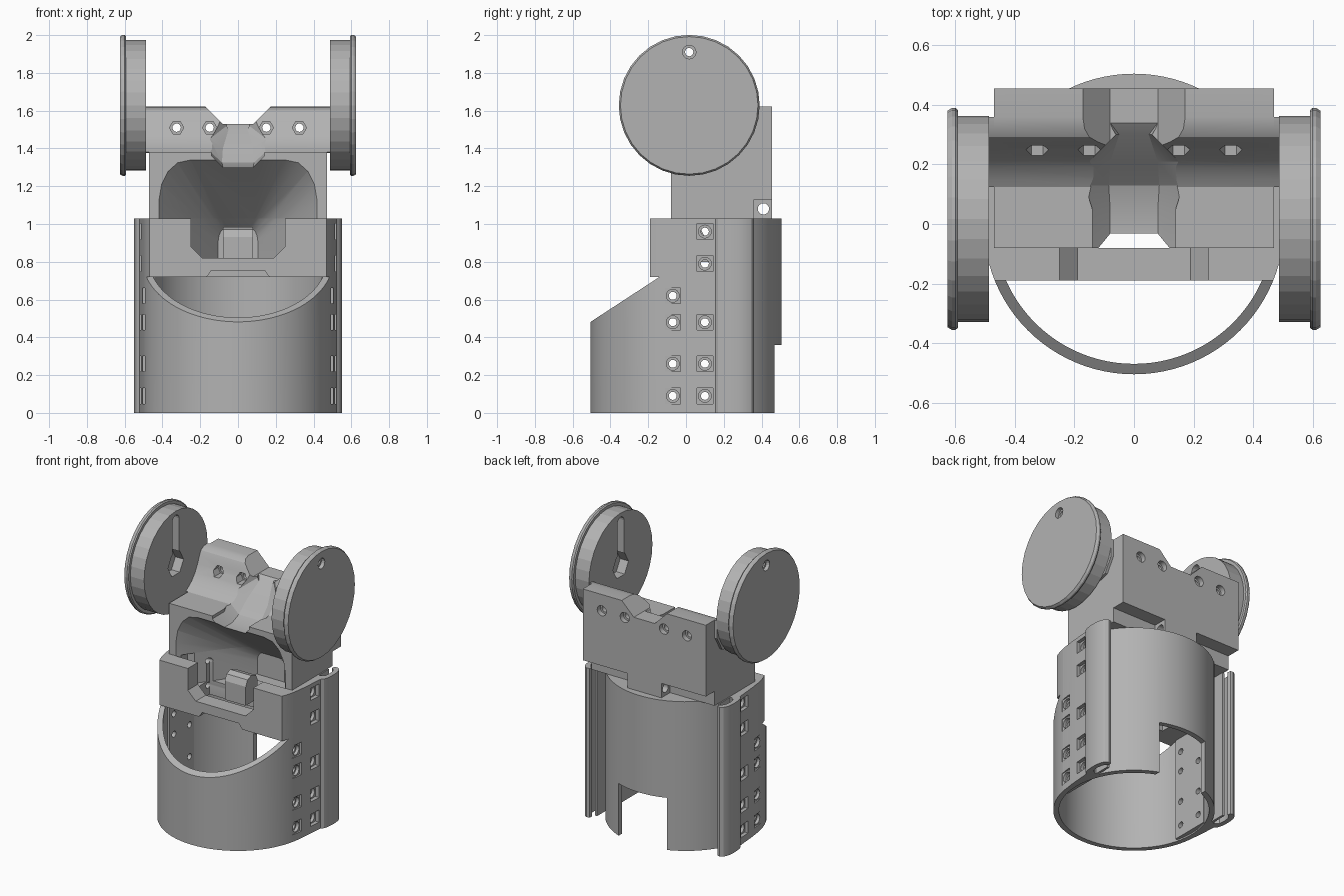
import bpy, bmesh, math
from mathutils import Vector

if "Cube" in bpy.data.objects:
    bpy.data.objects.remove(bpy.data.objects["Cube"], do_unlink=True)

grey = bpy.data.materials.new("plain_grey")
grey.use_nodes = True
grey.diffuse_color = (0.45, 0.45, 0.45, 1)
grey.node_tree.nodes["Principled BSDF"].inputs["Base Color"].default_value = (0.45, 0.45, 0.45, 1)


def loft(name, rings):
    """Closed solid through rings of equal point count."""
    bm = bmesh.new()
    vs = [[bm.verts.new(p) for p in ring] for ring in rings]
    n = len(rings[0])
    for a, b in zip(vs, vs[1:]):
        for i in range(n):
            j = (i + 1) % n
            bm.faces.new((a[i], a[j], b[j], b[i]))
    bm.faces.new(vs[0][::-1])
    bm.faces.new(vs[-1])
    bmesh.ops.recalc_face_normals(bm, faces=bm.faces)
    mesh = bpy.data.meshes.new(name)
    bm.to_mesh(mesh)
    bm.free()
    mesh.materials.append(grey)
    ob = bpy.data.objects.new(name, mesh)
    bpy.context.collection.objects.link(ob)
    return ob


def prism(name, pts, axis, lo, hi):
    """Extrude a 2D outline along an axis; outline uses the other two axes in order."""
    def place(p, t):
        v = list(p)
        v.insert("xyz".index(axis), t)
        return Vector(v)
    return loft(name, [[place(p, t) for p in pts] for t in (lo, hi)])


def box(name, x, y, z):
    return prism(name, [(x[0], y[0]), (x[1], y[0]), (x[1], y[1]), (x[0], y[1])], "z", *z)


def circle(u, v, r, n=32):
    return [(u + r * math.cos(math.tau * i / n), v + r * math.sin(math.tau * i / n)) for i in range(n)]


def both(half):
    """Mirror a half outline across x = 0 into a closed one."""
    return half + [(-x, v) for x, v in reversed(half)]


def combine(ob, other, op="DIFFERENCE"):
    """Apply a boolean and drop the helper."""
    other.hide_render = True
    m = ob.modifiers.new("bool", "BOOLEAN")
    m.operation, m.object, m.solver = op, other, "EXACT"
    bpy.context.view_layer.objects.active = ob
    bpy.ops.object.modifier_apply(modifier=m.name)
    bpy.data.objects.remove(other, do_unlink=True)


def smooth(ob, angle=25):
    bpy.ops.object.select_all(action="DESELECT")
    ob.select_set(True)
    bpy.context.view_layer.objects.active = ob
    bpy.ops.object.shade_smooth_by_angle(angle=math.radians(angle))


def funnel():
    # rounded opening that tapers towards the back
    ring = both([(0.42, 0.82), (0.42, 1.12), (0.405, 1.21), (0.37, 1.28), (0.32, 1.325), (0.25, 1.34)])
    front = [(x, -0.081, z) for x, z in ring]
    back = [(x * 0.25, 0.36, 0.82 + (z - 0.82) * 0.3) for x, z in ring]
    return loft("funnel_cutter", [front, back])


# --- lower body: sleeve with a closed collar on top ---
body = prism("sleeve_body", circle(0, 0, 0.505, 96), "z", 0, 1.03)
for s in (-1, 1):
    # flat flanks that carry the screws
    flank = [(0.45, -0.1), (0.4955, -0.1), (0.509, 0), (0.522, 0.16), (0.45, 0.16)]
    combine(body, prism("flank", [(s * x, y) for x, y in flank], "z", 0, 1.03), "UNION")
combine(body, prism("front_cut", [(-0.6, 0.42), (-0.14, 0.72), (-0.19, 0.72), (-0.19, 1.1), (-0.6, 1.1)],
                    "x", -0.7, 0.7))
combine(body, prism("bore", circle(0, 0, 0.47, 96), "z", -0.1, 0.72))
for s in (-1, 1):
    xs = sorted((s * 0.44, s * 0.482))
    combine(body, box("inner_panel", xs, (-0.12, 0.15), (0.01, 0.74)), "UNION")
combine(body, funnel())
# open the collar upward behind its front wall, and down through the floor
combine(body, box("collar_opening", (-0.4, 0.4), (-0.08, 0.02), (0.82, 1.1)))
combine(body, box("floor_hole", (-0.3, 0.3), (-0.08, 0.12), (0.6, 0.95)))
combine(body, prism("window", both([(0.25, 1.1), (0.25, 0.88), (0.19, 0.82)]), "y", -0.3, 0.0))
combine(body, prism("bottom_recess", both([(0.18, 0.7), (0.14, 0.755)]), "y", -0.25, -0.12))
combine(body, box("back_notch", (-0.185, 0.185), (0.3, 0.6), (-0.1, 0.36)))

# screw pockets and through holes on both sides
screws = [(0.1, z) for z in (0.96, 0.79, 0.48, 0.26, 0.09)] + [(-0.07, z) for z in (0.62, 0.48, 0.26, 0.09)]
for y, z in screws:
    for s in (-1, 1):
        combine(body, box("pocket", sorted((s * 0.491, s * 0.6)), (y - 0.042, y + 0.042), (z - 0.042, z + 0.042)))
        combine(body, prism("counterbore", circle(y, z, 0.034, 16), "x", *sorted((s * 0.47, s * 0.6))))
    combine(body, prism("screw_hole", circle(y, z, 0.021, 16), "x", -0.7, 0.7))
smooth(body)

# --- side rails: rolled hooks with an inner rib, leaving slots beside the sleeve ---
hook = [(0.48, 0.15), (0.522, 0.155), (0.537, 0.17), (0.546, 0.2), (0.55, 0.24), (0.55, 0.28),
        (0.544, 0.32), (0.53, 0.347), (0.508, 0.36), (0.488, 0.356), (0.484, 0.335), (0.5, 0.325),
        (0.515, 0.3), (0.52, 0.26), (0.515, 0.22), (0.49, 0.2), (0.45, 0.2)]
for s, side in ((1, "left"), (-1, "right")):
    smooth(prism(side + "_rail", [(s * x, y) for x, y in hook], "z", 0, 1.03))
    box(side + "_rail_rib", sorted((s * 0.462, s * 0.478)), (0.18, 0.31), (0, 1.03))

# --- small latch inside the window ---
latch = prism("inner_latch", [(-0.03, 0.80), (-0.03, 0.93), (-0.01, 0.97), (0.03, 0.985), (0.08, 0.97),
                              (0.1, 0.93), (0.1, 0.87), (0.2, 0.87), (0.2, 0.80)], "x", -0.08, 0.08)
smooth(latch)

# --- upper cradle block ---
ramp = [(0.125, 1.38), (0.15, 1.395), (0.19, 1.425), (0.225, 1.467), (0.255, 1.52),
        (0.275, 1.57), (0.292, 1.6), (0.32, 1.616), (0.36, 1.622)]
block = prism("cradle_block", [(-0.08, 1.03), (-0.08, 1.38)] + ramp + [(0.455, 1.622), (0.455, 1.03)],
              "x", -0.47, 0.47)
combine(block, funnel())
# dip across the rear ridge, then a bowl that drains to the front lip
combine(block, prism("ridge_dip", both([(0.08, 1.53), (0.185, 1.635), (0.185, 1.75)]), "y", 0.2, 0.6))


def bowl_section(y, floor, half, side, shoulder):
    return [(x, y, z) for x, z in both([(half, floor), (side, shoulder), (side, 1.6)])]


combine(block, loft("bowl_cutter", [bowl_section(-0.2, 1.30, 0.08, 0.14, 1.36),
                                    bowl_section(0.05, 1.30, 0.08, 0.14, 1.36),
                                    bowl_section(0.13, 1.325, 0.085, 0.165, 1.40),
                                    bowl_section(0.21, 1.40, 0.08, 0.15, 1.45),
                                    bowl_section(0.3, 1.5, 0.05, 0.06, 1.52),
                                    bowl_section(0.34, 1.53, 0.08, 0.085, 1.54)]))
for x in (-0.325, -0.15, 0.15, 0.325):
    combine(block, prism("bolt_hole", circle(x, 1.51, 0.022, 16), "y", 0, 0.6))
    combine(block, prism("nut_pocket", circle(x, 1.51, 0.038, 6), "y", 0, 0.3))
    combine(block, prism("bolt_head_pocket", circle(x, 1.51, 0.035, 16), "y", 0.42, 0.6))
# rear hinge: both corners cleared, leaving a drilled knuckle in the middle
for s in (-1, 1):
    combine(block, box("hinge_clearance", sorted((s * 0.13, s * 0.6)), (0.36, 0.6), (1.0, 1.13)))
combine(block, prism("hinge_hole", circle(0.41, 1.08, 0.03, 16), "x", -0.6, 0.6))
smooth(block)

# --- end discs with their joining strips ---
CY, CZ = 0.017, 1.628
for s, side in ((1, "left"), (-1, "right")):
    strip = ramp + [(0.36, 1.5), (0.3, 1.4), (0.2, 1.375)]
    smooth(prism(side + "_joint", strip, "x", *sorted((s * 0.46, s * 0.488))))

    steps = [(0.487, 0.346), (0.592, 0.346), (0.592, 0.366), (0.6, 0.373), (0.612, 0.373), (0.626, 0.364)]
    disc = loft(side + "_disc", [[(s * x, y, z) for y, z in circle(CY, CZ, r, 32)] for x, r in steps])
    combine(disc, prism("disc_hole", circle(CY, 1.91, 0.022, 16), "x", -0.8, 0.8))
    combine(disc, prism("disc_counterbore", circle(CY, 1.91, 0.036, 16), "x", *sorted((s * 0.6, s * 0.8))))
    inner = sorted((s * 0.4, s * 0.55))
    combine(disc, box("slot", inner, (CY - 0.036, CY + 0.036), (1.62, 1.91)))
    combine(disc, prism("slot_end", circle(CY, 1.91, 0.0362, 16), "x", *inner))
    combine(disc, prism("hex_pocket", circle(CY, 1.61, 0.085, 6), "x", *inner))
